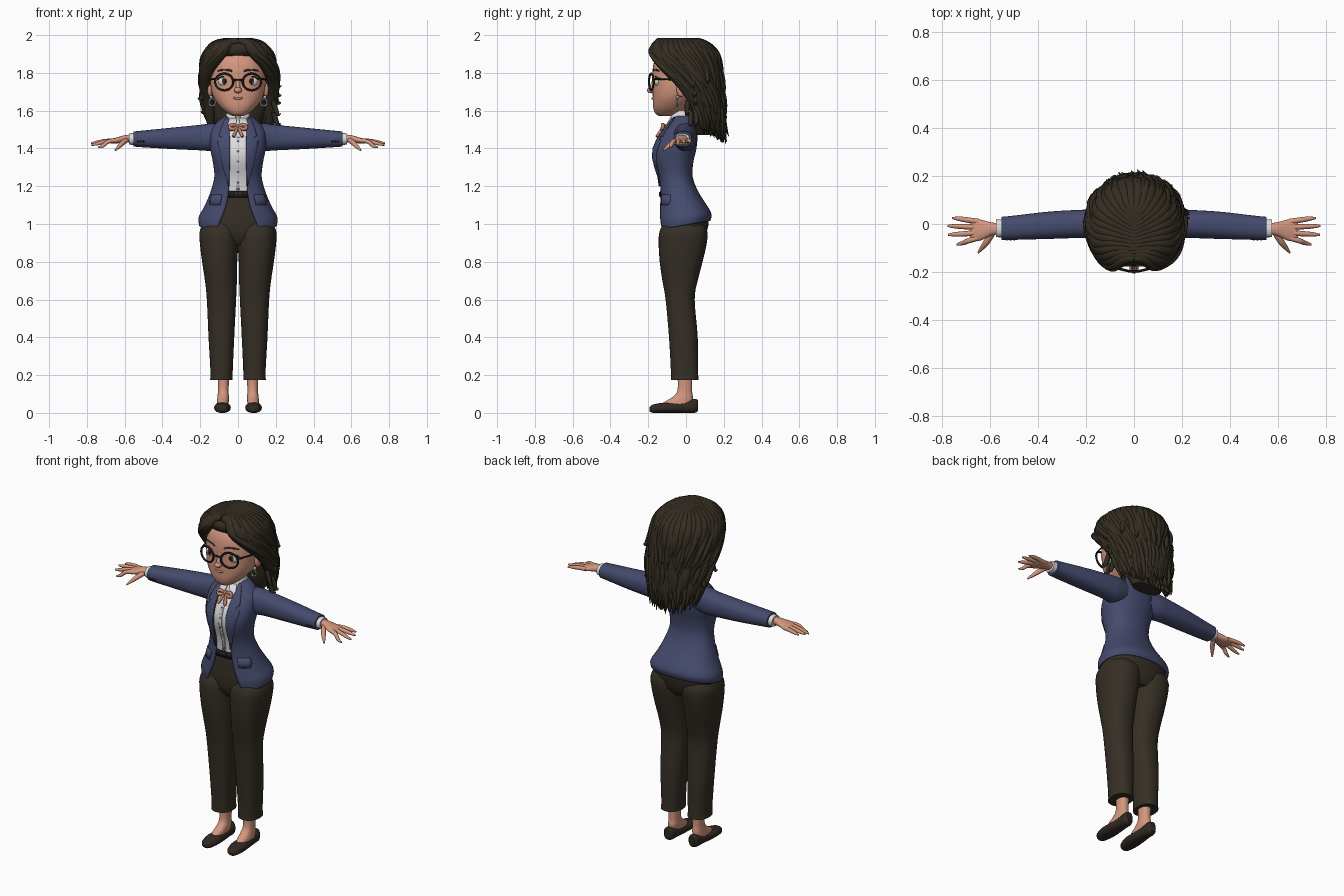
import bpy, bmesh, math, random
from mathutils import Matrix
from math import sin, cos, pi, radians

random.seed(4)
if "Cube" in bpy.data.objects:
    bpy.data.objects.remove(bpy.data.objects["Cube"])
P = 0.88  # roundness of all cross-sections


def material(name, r, g, b):
    m = bpy.data.materials.new(name)
    m.use_nodes = True
    m.diffuse_color = (r, g, b, 1)
    m.node_tree.nodes["Principled BSDF"].inputs["Base Color"].default_value = (r, g, b, 1)
    return m


NAVY = material("navy cloth", .06, .07, .155)
WHITE = material("white cloth", .72, .72, .74)
SKIN = material("skin", .66, .31, .21)
HAIR = material("dark brown hair", .034, .026, .016)
TROUSER = material("brown cloth", .036, .028, .019)
SHOE = material("shoe leather", .03, .022, .016)
BLACK = material("black", .012, .011, .011)
SALMON = material("salmon", .56, .22, .15)
SILVER = material("silver", .4, .44, .45)
IRIS = material("eye brown", .07, .035, .02)


def finish(name, bm, mat, mirror=False, thick=0):
    bmesh.ops.recalc_face_normals(bm, faces=bm.faces)
    me = bpy.data.meshes.new(name)
    bm.to_mesh(me)
    bm.free()
    ob = bpy.data.objects.new(name, me)
    bpy.context.collection.objects.link(ob)
    me.materials.append(mat)
    bpy.ops.object.select_all(action='DESELECT')
    ob.select_set(True)
    bpy.context.view_layer.objects.active = ob
    bpy.ops.object.shade_smooth_by_angle(angle=radians(45))
    if thick:
        sol = ob.modifiers.new("thickness", 'SOLIDIFY')
        sol.thickness, sol.offset = thick, 0
    if mirror:
        ob.modifiers.new("mirror", 'MIRROR').use_mirror_merge = False
    return ob


def smooth(rows, k=4):
    out = []
    for i in range(len(rows) - 1):
        quad = rows[max(i - 1, 0)], rows[i], rows[i + 1], rows[min(i + 2, len(rows) - 1)]
        for t in [j / k for j in range(k)]:
            out.append([.5 * (2 * b + (c - a) * t + (2 * a - 5 * b + 4 * c - d) * t * t
                              + (3 * b - a - 3 * c + d) * t ** 3) for a, b, c, d in zip(*quad)])
    return out + [list(rows[-1])]


def sym(rows):  # (z, half width, front, back, ...) to full extents
    return [(r[0], -r[1], *r[1:]) for r in rows]


def loft(name, rows, mat, axis='z', mirror=False, thick=0, n=36, warp=None, k=4):
    """Skin rings given as (t, u0, u1, v0, v1[, front gap]) along an axis."""
    bm, rings = bmesh.new(), []
    opened = len(rows[0]) > 5
    for t, u0, u1, v0, v1, *gap in smooth(rows, k):
        ru, rv = (u1 - u0) / 2, (v1 - v0) / 2
        a = math.asin(min(.95, gap[0] / ru) ** (1 / P)) if opened else 0
        ring = []
        for j in range(n):
            w = a + (2 * pi - 2 * a) * j / (n - 1 if opened else n)
            u = (u0 + u1) / 2 + ru * math.copysign(abs(sin(w)) ** P, sin(w))
            v = (v0 + v1) / 2 - rv * math.copysign(abs(cos(w)) ** P, cos(w))
            co = {'z': (u, v, t), 'x': (t, u, v), 'y': (u, t, v)}[axis]
            ring.append(bm.verts.new(warp(*co) if warp else co))
        rings.append(ring)
    for a, b in zip(rings, rings[1:]):
        for j in range(n - 1 if opened else n):
            bm.faces.new((a[j], a[(j + 1) % n], b[(j + 1) % n], b[j]))
    if not opened:
        bm.faces.new(rings[0])
        bm.faces.new(rings[-1])
    return finish(name, bm, mat, mirror, thick)


def ball(name, loc, size, mat, mirror=False):
    bm = bmesh.new()
    m = Matrix.Translation(loc) @ Matrix.Diagonal((*size, 1))
    bmesh.ops.create_uvsphere(bm, u_segments=20, v_segments=12, radius=1, matrix=m)
    return finish(name, bm, mat, mirror)


def tubes(name, paths, mat, mirror=False, cyclic=False):
    """Tapered tubes through (x, y, z, radius) points, one mesh."""
    cu = bpy.data.curves.new(name, 'CURVE')
    cu.dimensions, cu.bevel_depth, cu.bevel_resolution = '3D', 1, 3
    cu.use_fill_caps = True
    for path in paths:
        sp = cu.splines.new('NURBS')
        sp.points.add(len(path) - 1)
        for pt, (x, y, z, r) in zip(sp.points, path):
            pt.co, pt.radius = (x, y, z, 1), r
        sp.order_u, sp.resolution_u = min(3, len(path)), 4
        sp.use_cyclic_u, sp.use_endpoint_u = cyclic, not cyclic
    ob = bpy.data.objects.new(name + "_path", cu)
    bpy.context.collection.objects.link(ob)
    bm = bmesh.new()
    bm.from_mesh(ob.evaluated_get(bpy.context.evaluated_depsgraph_get()).to_mesh())
    bpy.data.objects.remove(ob)
    return finish(name, bm, mat, mirror)


# Jacket body: height, half width, front, back, half opening
BODY = [(.97, .203, -.14, .125, .112), (1.02, .205, -.143, .132, .092), (1.09, .175, -.14, .11, .066),
        (1.17, .142, -.135, .062, .05), (1.25, .122, -.145, .032, .046), (1.33, .13, -.17, .036, .044),
        (1.39, .142, -.172, .05, .042), (1.45, .145, -.148, .057, .044), (1.5, .138, -.112, .054, .046),
        (1.54, .105, -.082, .045, .05), (1.57, .066, -.066, .035, .052)]
DENSE = smooth(BODY)


def hem(x, y, z):  # lift the hem toward the back
    return x, y, z + max(0, 1.1 - z) / .13 * (y + .14) * .18


loft("jacket_body", sym(BODY), NAVY, thick=.007, n=60, warp=hem)


def front_y(x, z):
    for a, b in zip(DENSE, DENSE[1:]):
        if a[0] <= z <= b[0]:
            f = (z - a[0]) / (b[0] - a[0])
            _, rx, y0, y1, _ = [p + (q - p) * f for p, q in zip(a, b)]
            s = min(1, abs(x) / rx) ** (1 / P)
            return (y0 + y1) / 2 - (y1 - y0) / 2 * (1 - s * s) ** (P / 2)


def patch(name, rows, mat, lift, n=6):
    """Thin mirrored plate lying on the chest, rows of (z, x0, x1)."""
    bm = bmesh.new()
    grid = []
    for z, x0, x1 in rows:
        xs = [x0 + (x1 - x0) * j / n for j in range(n + 1)]
        grid.append([bm.verts.new((x, front_y(x, z) - lift, z)) for x in xs])
    for a, b in zip(grid, grid[1:]):
        for j in range(n):
            bm.faces.new((a[j], a[j + 1], b[j + 1], b[j]))
    return finish(name, bm, mat, True, .006)


patch("lapel", [(1.2, .047, .05), (1.25, .045, .064), (1.3, .044, .078), (1.35, .043, .09), (1.4, .042, .1),
                (1.44, .043, .108), (1.447, .044, .085), (1.46, .044, .085), (1.466, .044, .1),
                (1.5, .046, .09), (1.54, .05, .075), (1.565, .052, .06)], NAVY, .008)
patch("pocket_flap", [(1.1, .095, .148), (1.125, .09, .148), (1.155, .085, .138)], NAVY, .007)

# Shirt, collar, belt and neck bow
inner = [(z, rx - .01, y0 + .01, y1 - .01) for z, rx, y0, y1, _ in DENSE]
loft("shirt", sym([r for r in inner if r[0] > 1.14]), WHITE, k=1)
loft("shirt_collar", sym([(1.53, .072, -.088, .045, .02), (1.57, .062, -.078, .035, .012),
                          (1.6, .056, -.07, .028, .012)]), WHITE, thick=.006)
patch("collar_point", [(1.56, .005, .045), (1.53, .01, .052), (1.495, .032, .046)], WHITE, .01)
patch("shirt_placket", [(z / 100, 0, .009) for z in range(118, 150, 4)], WHITE, -.007)
patch("belt", [(1.14, 0, .058), (1.175, 0, .052)], BLACK, -.001)
patch("belt_buckle", [(1.145, 0, .016), (1.17, 0, .016)], SHOE, .004)
for i in range(5):
    z = 1.22 + i * .055
    ball("shirt_button", (0, front_y(0, z) + .003, z), (.005, .004, .005), SILVER)
ball("bow_knot", (0, -.115, 1.515), (.013, .013, .015), SALMON)
tubes("bow_loops", [[(.005, -.118, 1.515, .007), (.03, -.125, 1.533, .01), (.048, -.122, 1.512, .01),
                     (.03, -.13, 1.498, .01), (.005, -.122, 1.512, .007)],
                    [(.004, -.12, 1.51, .007), (.014, -.14, 1.485, .01), (.024, -.155, 1.462, .008)]],
      SALMON, True)

# Sleeves, cuffs and hands
loft("sleeve", [(.08, -.06, .05, 1.40, 1.53), (.14, -.065, .06, 1.387, 1.533), (.2, -.058, .06, 1.39, 1.525),
                (.35, -.062, .052, 1.397, 1.51), (.5, -.066, .035, 1.406, 1.495),
                (.552, -.066, .03, 1.41, 1.49)], NAVY, 'x', True)
loft("shirt_cuff", [(.53, -.056, .02, 1.418, 1.482), (.576, -.055, .018, 1.42, 1.48)], WHITE, 'x', True)
for i in range(3):
    ball("sleeve_button", (.5 + i * .015, -.064, 1.437), (.005, .005, .005), BLACK, True)
loft("palm", [(.56, -.042, .002, 1.432, 1.474), (.6, -.05, .008, 1.431, 1.47), (.64, -.069, .018, 1.427, 1.459),
              (.67, -.071, .021, 1.426, 1.451), (.683, -.06, .012, 1.431, 1.446)], SKIN, 'x', True, n=20)
FINGERS = [(.01, .758, .025, 1.432), (-.014, .778, -.008, 1.428), (-.036, .776, -.045, 1.418),
           (-.058, .74, -.085, 1.405)]
tubes("fingers", [[(.65, y, 1.441, .012), (.69, y * .6 + ty * .4, 1.442, .0115),
                   (tx - .025, y * .15 + ty * .85, tz + .004, .010), (tx, ty, tz, .004)]
                  for y, tx, ty, tz in FINGERS]
      + [[(.59, -.035, 1.445, .014), (.61, -.07, 1.43, .014), (.63, -.095, 1.41, .011),
          (.65, -.12, 1.39, .004)]], SKIN, True)

# Trousers
pelvis = [(z, rx - .014, y0 + .013, y1 - .012) for z, rx, y0, y1, _ in DENSE if z < 1.16]
loft("trouser_hips", sym([(.89, .12, -.09, .075), (.93, .185, -.122, .105)] + pelvis), TROUSER, k=1)
loft("trouser_leg", [(.175, .028, .148, -.08, .067), (.22, .028, .146, -.08, .064), (.4, .02, .156, -.09, .062),
                     (.6, .01, .165, -.108, .046), (.7, .006, .175, -.125, .062), (.8, .004, .19, -.139, .088),
                     (.9, -.002, .202, -.145, .11), (.96, -.004, .203, -.14, .113),
                     (1.01, 0, .18, -.115, .09)], TROUSER, mirror=True)

# Feet and shoes
loft("foot", [(.04, .05, .113, -.125, .035), (.06, .049, .112, -.11, .036), (.085, .048, .109, -.07, .037),
              (.12, .05, .106, -.045, .032), (.2, .046, .108, -.045, .034)], SKIN, mirror=True, n=24)
loft("shoe", [(-.192, .074, .096, .008, .03), (-.175, .053, .115, 0, .044), (-.12, .039, .126, 0, .054),
              (-.06, .041, .122, 0, .056), (0, .047, .115, 0, .064), (.045, .05, .112, 0, .074),
              (.064, .065, .098, .01, .068)], SHOE, 'y', True)

# Head and face
loft("neck", sym([(1.5, .056, -.065, .03), (1.56, .048, -.06, .022), (1.66, .05, -.07, .03)]), SKIN)
loft("head", sym([(1.572, .03, -.145, -.08), (1.588, .06, -.164, -.03), (1.62, .096, -.174, .01),
                  (1.67, .13, -.176, .05), (1.73, .145, -.176, .08), (1.8, .145, -.178, .1),
                  (1.87, .13, -.165, .1), (1.93, .08, -.12, .07), (1.95, .03, -.06, .02)]), SKIN)
ball("nose", (0, -.184, 1.708), (.02, .023, .016), SKIN)
tubes("nose_bridge", [[(0, -.168, 1.77, .01), (0, -.175, 1.74, .011), (0, -.186, 1.712, .013)]], SKIN)
ball("ear", (.148, -.025, 1.715), (.015, .026, .042), SKIN, True)
tubes("mouth", [[(-.04, -.163, 1.674, .003), (-.015, -.177, 1.664, .006), (.015, -.177, 1.664, .006),
                 (.04, -.163, 1.674, .003)]], SALMON)
ball("eye_white", (.07, -.15, 1.755), (.034, .017, .027), WHITE, True)
ball("iris", (.068, -.158, 1.756), (.021, .012, .023), IRIS, True)
ball("pupil", (.068, -.165, 1.757), (.011, .007, .013), BLACK, True)
tubes("upper_lash", [[(.034, -.16, 1.758, .003), (.05, -.165, 1.78, .004), (.085, -.16, 1.783, .004),
                      (.108, -.142, 1.766, .004)]], BLACK, True)
tubes("eyebrow", [[(.03, -.173, 1.808, .005), (.065, -.168, 1.824, .007), (.108, -.142, 1.81, .003)]], HAIR, True)

# Glasses and earrings
rim = [2 * pi * i / 16 for i in range(16)]
tubes("glasses_rim", [[(.073 + .049 * cos(a), -.184 + .012 * cos(a), 1.752 + .045 * sin(a), .0055) for a in rim]],
      BLACK, True, True)
tubes("glasses_bridge", [[(-.026, -.196, 1.76, .005), (0, -.199, 1.768, .005), (.026, -.196, 1.76, .005)]], BLACK)
tubes("glasses_arm", [[(.12, -.172, 1.768, .005), (.148, -.1, 1.768, .004), (.153, -.02, 1.758, .004)]], BLACK, True)
ball("earring_stud", (.142, -.045, 1.672), (.009, .009, .009), SILVER, True)
tubes("earring_hoop", [[(.136 + .017 * cos(a), -.047, 1.644 + .02 * sin(a), .0045) for a in rim]], SILVER, True, True)

# Hair: inner volume, thick locks, then fine wavy strands
loft("hair_volume", sym([(1.47, .09, .06, .15), (1.55, .13, .03, .165), (1.65, .155, .01, .175),
                         (1.75, .165, -.02, .17), (1.84, .17, -.075, .17), (1.9, .155, -.165, .155),
                         (1.95, .115, -.165, .11), (1.985, .04, -.1, .03)]), HAIR)
# frontmost angle, half width, half depth, centre y, height, lock radius
FLOW = [(25, .095, .11, -.04, 1.965, .026), (28, .155, .175, -.03, 1.915, .032), (55, .175, .18, -.02, 1.84, .034),
        (80, .178, .165, 0, 1.75, .033), (95, .172, .15, .03, 1.65, .032), (100, .158, .138, .05, 1.57, .026),
        (104, .145, .135, .06, 1.5, .004)]


def lock(side, u, out=1, thin=1, wave=.008):
    path = [(0, -.15 + .2 * u, 1.968, .018 * thin)]
    phase, drop = random.uniform(0, 6), random.uniform(-.03, .03) - .05 * u
    for i, (lo, rx, ry, cy, z, r) in enumerate(FLOW):
        a = radians(lo + (180 - lo) * u)
        w = wave * sin(phase + i * 2.2) * min(1, i / 2)
        path.append((side * (rx * out + w) * sin(a) + w * cos(a) + .008 * (i > 2),
                     cy - (ry * out + w) * cos(a), z + (drop if i > 4 else 0), r * thin))
    return path


tubes("hair_locks", [lock(s, (i + .4) / 15) for s in (-1, 1) for i in range(15)], HAIR)
tubes("hair_strands", [lock(s, (i + .3) / 22, random.uniform(1.09, 1.15), .42, .013)
                       for s in (-1, 1) for i in range(22)], HAIR)

# Loose curls at the sides and back
curls = []
for i in range(22):
    a = radians(random.uniform(80, 280))
    z, turn = random.uniform(1.52, 1.78), random.choice((-1, 1))
    x, y = .008 + .18 * sin(a), .03 - .145 * cos(a)
    dx, dy = sin(a), -cos(a)
    curls.append([(x, y, z + .05, .014), (x + .015 * dx, y + .015 * dy, z, .013),
                  (x + .03 * dx, y + .025 * dy, z - .03, .009),
                  (x + .042 * dx - .01 * turn * dy, y + .03 * dy, z - .015, .002)])
tubes("loose_curls", curls, HAIR)
